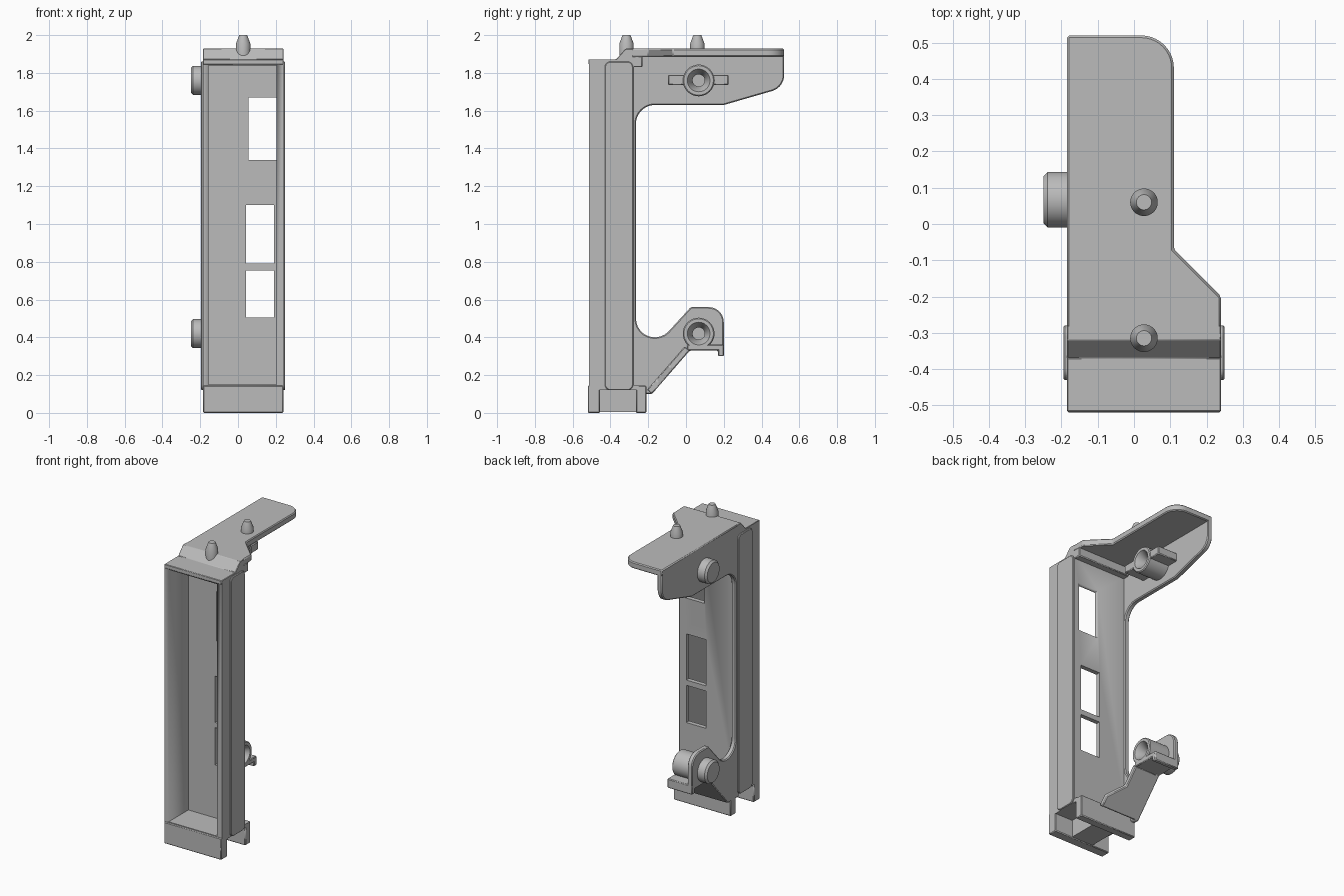
import bpy, bmesh
from math import sin, cos, pi, radians, atan2, hypot
from mathutils import Matrix, Vector

cube = bpy.data.objects.get("Cube")
if cube:
    bpy.data.objects.remove(cube, do_unlink=True)

grey = bpy.data.materials.new("plain grey")
grey.use_nodes = True
grey.diffuse_color = (0.5, 0.5, 0.5, 1)
grey.node_tree.nodes["Principled BSDF"].inputs["Base Color"].default_value = (0.5, 0.5, 0.5, 1)

LEFT, RIGHT, MID = -0.185, 0.24, 0.0275
WEB = 0.035


def finish(name, bm, bevel=0.0):
    bmesh.ops.recalc_face_normals(bm, faces=bm.faces)
    mesh = bpy.data.meshes.new(name)
    bm.to_mesh(mesh)
    bm.free()
    ob = bpy.data.objects.new(name, mesh)
    bpy.context.collection.objects.link(ob)
    mesh.materials.append(grey)
    bpy.ops.object.select_all(action='DESELECT')
    ob.select_set(True)
    bpy.context.view_layer.objects.active = ob
    bpy.ops.object.shade_smooth_by_angle(angle=radians(30))
    if bevel:
        mod = ob.modifiers.new("edge", 'BEVEL')
        mod.width = bevel
        mod.limit_method = 'ANGLE'
        mod.angle_limit = radians(40)
    return ob


def prism(name, pts, axis, a, b, bevel=0.006, matrix=None):
    """Extrude a profile: axis x takes (y, z) points, axis z takes (x, y)."""
    bm = bmesh.new()
    place = (lambda p: (a, p[0], p[1])) if axis == 'x' else (lambda p: (p[0], p[1], a))
    face = bm.faces.new([bm.verts.new(place(p)) for p in pts])
    out = bmesh.ops.extrude_face_region(bm, geom=[face])
    shift = Vector((b - a, 0, 0)) if axis == 'x' else Vector((0, 0, b - a))
    for v in out["geom"]:
        if isinstance(v, bmesh.types.BMVert):
            v.co += shift
    if matrix:
        bm.transform(matrix)
    return finish(name, bm, bevel)


def box(name, x, y, z, bevel=0.005):
    return prism(name, [(y[0], z[0]), (y[1], z[0]), (y[1], z[1]), (y[0], z[1])], 'x', *x, bevel)


def arc(cx, cy, r, start, end, n=10):
    steps = [radians(start + (end - start) * i / n) for i in range(n + 1)]
    return [(cx + r * cos(t), cy + r * sin(t)) for t in steps]


def lathe(name, profile, origin, along_x=False):
    """Spin (radius, height) points about z, or about x."""
    bm = bmesh.new()
    vs = [bm.verts.new((r, 0, h)) for r, h in profile]
    es = [bm.edges.new(pair) for pair in zip(vs, vs[1:])]
    bmesh.ops.spin(bm, geom=vs + es, cent=(0, 0, 0), axis=(0, 0, 1), angle=2 * pi, steps=40)
    bmesh.ops.remove_doubles(bm, verts=bm.verts, dist=0.0001)
    turn = Matrix.Rotation(pi / 2, 4, 'Y') if along_x else Matrix.Identity(4)
    bm.transform(Matrix.Translation(origin) @ turn)
    return finish(name, bm)


def cut(ob, cutters):
    for c in cutters:
        mod = ob.modifiers.new("cut", 'BOOLEAN')
        mod.operation, mod.solver, mod.object = 'DIFFERENCE', 'EXACT', c
        bpy.context.view_layer.objects.active = ob
        bpy.ops.object.modifier_apply(modifier=mod.name)
        bpy.data.objects.remove(c, do_unlink=True)


# Open-fronted column with windows in its back wall
column = box("column", (LEFT, RIGHT), (-0.513, -0.275), (0.12, 1.87), 0)
windows = [((0.055, 0.205), (1.34, 1.67)), ((0.043, 0.19), (0.79, 1.1)), ((0.043, 0.19), (0.505, 0.755))]
cut(column, [box("cutter", (LEFT + 0.03, RIGHT - 0.035), (-0.6, -0.305), (0.15, 1.84), 0)]
    + [box("cutter", wx, (-0.35, -0.2), wz, 0) for wx, wz in windows])

# Rounded pads on both flanks
pad = []
for cy, cz, s in ((-0.31, 1.83, 0), (-0.4, 1.83, 90), (-0.4, 0.15, 180), (-0.31, 0.15, 270)):
    pad += arc(cy, cz, 0.03, s, s + 90, 6)
prism("left_pad", pad, 'x', RIGHT - 0.005, RIGHT + 0.01, 0.004)
prism("right_pad", pad, 'x', LEFT - 0.01, LEFT + 0.005, 0.004)

# Top: sloped cap, overhanging plate and the step beneath it
prism("top_cap", [(-0.517, 1.845), (-0.28, 1.845), (-0.28, 1.928), (-0.32, 1.928), (-0.37, 1.872), (-0.517, 1.872)],
      'x', LEFT, RIGHT, 0.003)
plate = [(LEFT, -0.32), (RIGHT, -0.32), (RIGHT, -0.2), (0.11, -0.07)]
plate += arc(0.02, 0.43, 0.09, 0, 90) + [(LEFT, 0.52)]
prism("top_plate", plate, 'z', 1.885, 1.928)
box("top_step", (LEFT, RIGHT), (-0.29, -0.23), (1.83, 1.89))

# Side web joining the upper and lower arms
web = [(-0.3, 0.1), (-0.18, 0.1), (0.02, 0.33), (0.17, 0.33), (0.17, 0.3), (0.2, 0.3)]
web += arc(0.12, 0.48, 0.08, 0, 90) + [(0.025, 0.56)]
web += arc(-0.165, 0.5, 0.1, -45, -180) + arc(-0.165, 1.53, 0.1, 180, 90)
web += [(0.2, 1.63)] + arc(0.43, 1.79, 0.09, -72, 0) + [(0.52, 1.926), (-0.3, 1.926)]
prism("side_web", web, 'x', LEFT, LEFT + WEB)

# Lower arm: sloped flange, ledge and lip
length = hypot(0.2, 0.23)
flange = [(LEFT, 0), (0.1, 0), (0.1, 0.07), (0, 0.17), (0, length), (LEFT, length)]
tilt = Matrix.Translation((0, -0.18, 0.1)) @ Matrix.Rotation(atan2(0.23, 0.2), 4, 'X')
prism("lower_flange", flange, 'z', 0, 0.035, 0.005, tilt)
box("lower_ledge", (LEFT, 0), (0.005, 0.2), (0.33, 0.362))
box("lower_lip", (LEFT, 0), (0.17, 0.2), (0.3, 0.362))

# Knobs outside the web, hollow hubs inside it
for label, z in (("upper", 1.76), ("lower", 0.42)):
    lathe(label + "_knob", [(0, -0.25), (0.065, -0.25), (0.077, -0.238), (0.077, -0.16), (0, -0.16)],
          (0, 0.067, z), True)
    lathe(label + "_hub", [(0, -0.16), (0.084, -0.16), (0.084, -0.006), (0.078, 0), (0.06, 0),
                           (0.032, -0.05), (0.032, -0.1), (0, -0.1)], (0, 0.067, z), True)
for side, y in (("front", (-0.095, 0.0)), ("back", (0.134, 0.225))):
    box(side + "_hub_wing", (LEFT + 0.02, -0.005), y, (1.735, 1.79))

# Locating pins
for label, y, low in (("front", -0.315, 1.89), ("back", 0.06, 1.92)):
    lathe(label + "_pin", [(0, low), (0.038, low), (0.038, 1.955), (0.021, 2.0), (0, 2.0)], (MID, y, 0))

# Base: two feet bars, ceiling and a central rib
box("front_foot", (LEFT, RIGHT), (-0.52, -0.455), (0, 0.145))
box("back_foot", (LEFT, RIGHT), (-0.265, -0.21), (0, 0.145))
box("base_ceiling", (LEFT, RIGHT), (-0.47, -0.25), (0.12, 0.145), 0)
box("base_rib", (MID - 0.08, MID + 0.08), (-0.47, -0.25), (0.005, 0.13), 0)
